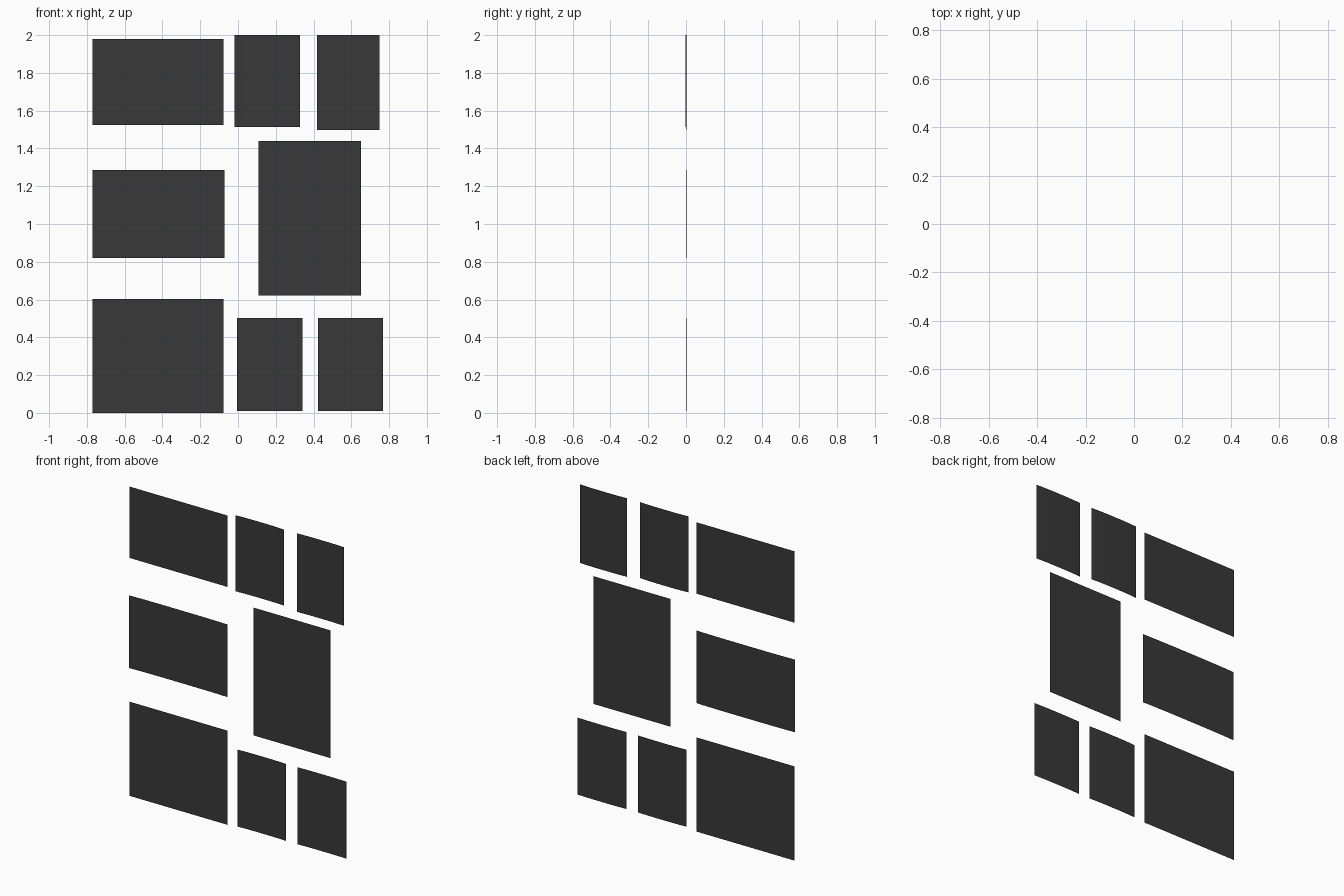
import bpy, bmesh

if "Cube" in bpy.data.objects:
    bpy.data.objects.remove(bpy.data.objects["Cube"])

dark = bpy.data.materials.new("dark_sheet")
dark.diffuse_color = (0.04, 0.04, 0.04, 1)
dark.use_nodes = True
dark.node_tree.nodes["Principled BSDF"].inputs["Base Color"].default_value = dark.diffuse_color


def sheet(name, x0, x1, z0, z1, curl=0.0):
    """Thin upright paper-like sheet; curl bends the side edges toward the front."""
    n = 8 if curl else 1
    bm = bmesh.new()
    cols = []
    for i in range(n + 1):
        t = i / n
        y = 0.003 - curl * abs(2 * t - 1) ** 3
        x = x0 + (x1 - x0) * t
        cols.append((bm.verts.new((x, y, z0)), bm.verts.new((x, y, z1))))
    for (a, b), (c, d) in zip(cols, cols[1:]):
        bm.faces.new((a, c, d, b))
    me = bpy.data.meshes.new(name)
    bm.to_mesh(me)
    bm.free()
    me.materials.append(dark)
    me.shade_smooth()
    ob = bpy.data.objects.new(name, me)
    bpy.context.collection.objects.link(ob)


# Left column of wide sheets
sheet("wide_sheet_top", -0.77, -0.078, 1.523, 1.98)
sheet("wide_sheet_middle", -0.77, -0.072, 0.82, 1.285, 0.004)
sheet("wide_sheet_bottom", -0.77, -0.077, 0.0, 0.603)

# Large upright sheet
sheet("large_sheet", 0.108, 0.652, 0.622, 1.44)

# Small upright sheets, gently curled
sheet("small_sheet_top_left", -0.018, 0.327, 1.513, 2.0, 0.005)
sheet("small_sheet_top_right", 0.417, 0.75, 1.497, 2.0, 0.004)
sheet("small_sheet_bottom_left", -0.004, 0.341, 0.01, 0.503, 0.004)
sheet("small_sheet_bottom_right", 0.423, 0.768, 0.01, 0.503, 0.003)
